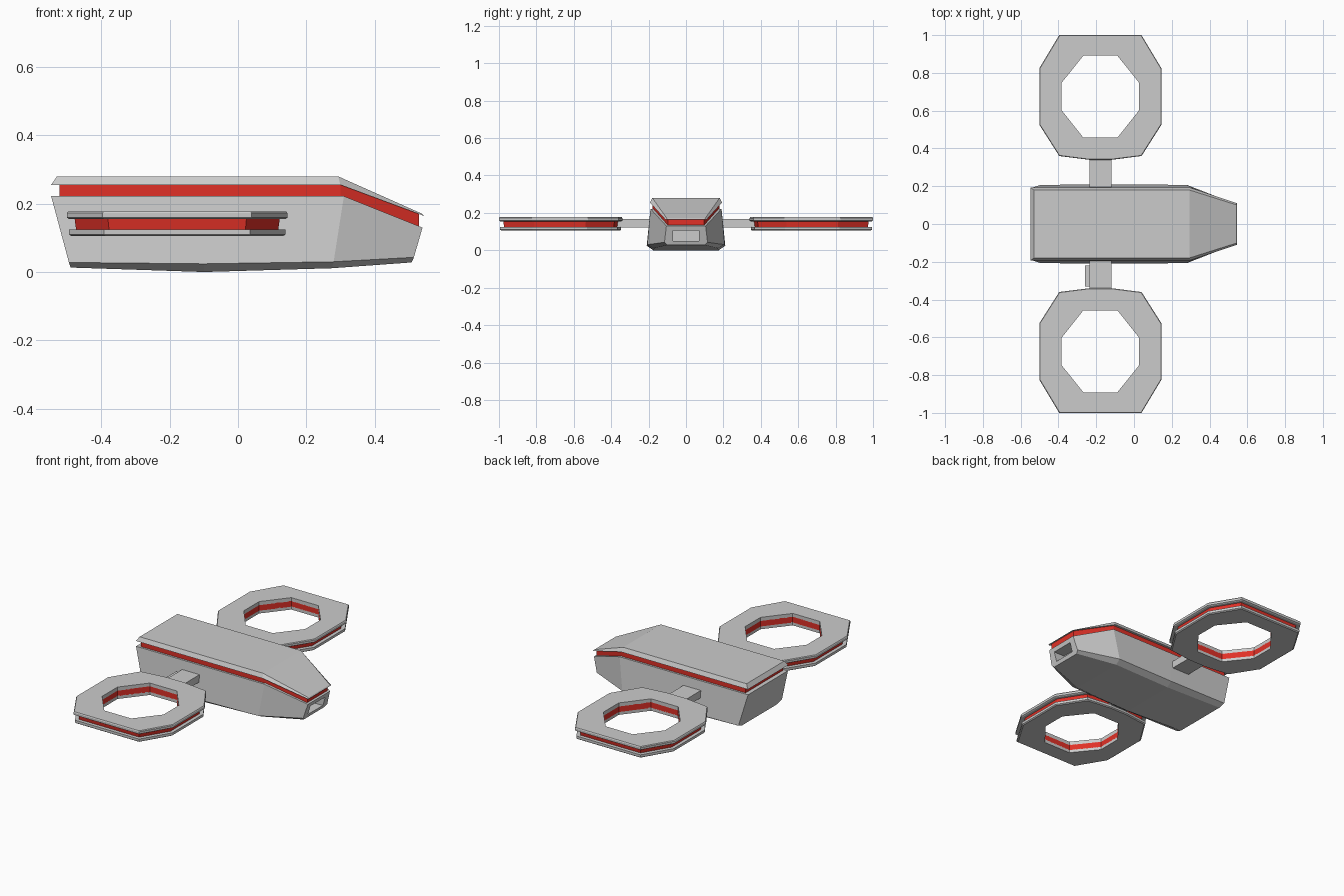
import bpy, bmesh

if "Cube" in bpy.data.objects:
    bpy.data.objects.remove(bpy.data.objects["Cube"])

red = bpy.data.materials.new("red_trim")
red.diffuse_color = (0.75, 0.03, 0.02, 1)
red.use_nodes = True
red.node_tree.nodes["Principled BSDF"].inputs["Base Color"].default_value = red.diffuse_color


def finish(name, bm, mat=None):
    bmesh.ops.recalc_face_normals(bm, faces=bm.faces)
    me = bpy.data.meshes.new(name)
    bm.to_mesh(me)
    bm.free()
    ob = bpy.data.objects.new(name, me)
    bpy.context.collection.objects.link(ob)
    if mat:
        me.materials.append(mat)
    return ob


def bridge(bm, a, b):
    n = len(a)
    for i in range(n):
        j = (i + 1) % n
        bm.faces.new((a[i], a[j], b[j], b[i]))


def loft(name, sections, mat=None):
    """Skin half sections of (x, y, z), each mirrored across y = 0."""
    bm = bmesh.new()
    rings = []
    for s in sections:
        pts = s + [(x, -y, z) for x, y, z in reversed(s)]
        rings.append([bm.verts.new(p) for p in pts])
    for a, b in zip(rings, rings[1:]):
        bridge(bm, a, b)
    bm.faces.new(rings[0])
    bm.faces.new(rings[-1])
    return finish(name, bm, mat)


def box(name, x0, x1, y0, y1, z0, z1):
    return loft_box(name, [(x0, y0), (x1, y0), (x1, y1), (x0, y1)], z0, z1)


def loft_box(name, outline, z0, z1):
    bm = bmesh.new()
    lo, hi = [[bm.verts.new((x, y, z)) for x, y in outline] for z in (z0, z1)]
    bridge(bm, lo, hi)
    bm.faces.new(lo)
    bm.faces.new(hi)
    return finish(name, bm)


# Lower hull: top edge, chine, keel edge at each station
hull = loft("hull", [
    [(-0.547, 0.19, 0.222), (-0.495, 0.207, 0.028), (-0.49, 0.17, 0.013)],
    [(-0.10, 0.19, 0.222), (-0.10, 0.21, 0.024), (-0.10, 0.175, 0.0)],
    [(0.31, 0.19, 0.222), (0.28, 0.207, 0.03), (0.275, 0.17, 0.011)],
    [(0.54, 0.105, 0.13), (0.515, 0.115, 0.043), (0.508, 0.10, 0.028)]])

# Nose opening
cutter = box("nose_cutter", 0.46, 0.60, -0.07, 0.07, 0.05, 0.105)
cutter.hide_render = True
cutter.hide_set(True)
cut = hull.modifiers.new("nose_opening", "BOOLEAN")
cut.operation = "DIFFERENCE"
cut.solver = "EXACT"
cut.object = cutter

# Red band and roof plate
loft("hull_band", [
    [(-0.522, 0.178, 0.257), (-0.522, 0.178, 0.218)],
    [(0.30, 0.178, 0.257), (0.30, 0.178, 0.218)],
    [(0.53, 0.097, 0.17), (0.53, 0.097, 0.13)]], red)
loft("roof_plate", [
    [(-0.53, 0.18, 0.28), (-0.547, 0.192, 0.255)],
    [(0.293, 0.18, 0.28), (0.30, 0.192, 0.255)],
    [(0.54, 0.102, 0.17), (0.545, 0.11, 0.164)]])

# Rotor guards: half outlines relative to the guard centre, mirrored in x
CX, CY = -0.178, 0.675
outer = [(0.06, -0.335), (0.218, -0.315), (0.323, -0.15), (0.323, 0.15), (0.218, 0.325)]
inner = [(0.09, -0.218), (0.09, -0.218), (0.205, -0.073), (0.205, 0.073), (0.09, 0.216)]


def guard(name, side, levels, mat=None):
    """Ring with an outer wall following (z, scale) levels and a straight bore."""
    bm = bmesh.new()

    def ring(half, z, s):
        pts = half + [(-x, y) for x, y in reversed(half)]
        return [bm.verts.new((CX + x * s, side * (CY + y * s), z)) for x, y in pts]

    loops = [ring(outer, z, s) for z, s in levels]
    loops += [ring(inner, levels[-1][0], 1), ring(inner, levels[0][0], 1)]
    for i, lp in enumerate(loops):
        bridge(bm, lp, loops[(i + 1) % len(loops)])
    bmesh.ops.remove_doubles(bm, verts=bm.verts, dist=1e-4)
    return finish(name, bm, mat)


for tag, side in (("left", 1), ("right", -1)):
    guard(f"guard_top_{tag}", side, [(0.155, 0.98), (0.159, 1), (0.172, 1), (0.177, 0.99)])
    guard(f"guard_band_{tag}", side, [(0.122, 0.915), (0.157, 0.93)], red)
    guard(f"guard_bottom_{tag}", side, [(0.105, 0.96), (0.11, 0.98), (0.125, 0.98)])
    ys = sorted((side * 0.17, side * 0.40))
    box(f"arm_{tag}", -0.236, -0.12, *ys, 0.123, 0.167)

# Small fitting on one arm
box("arm_fitting", -0.26, -0.23, -0.33, -0.22, 0.13, 0.158)
